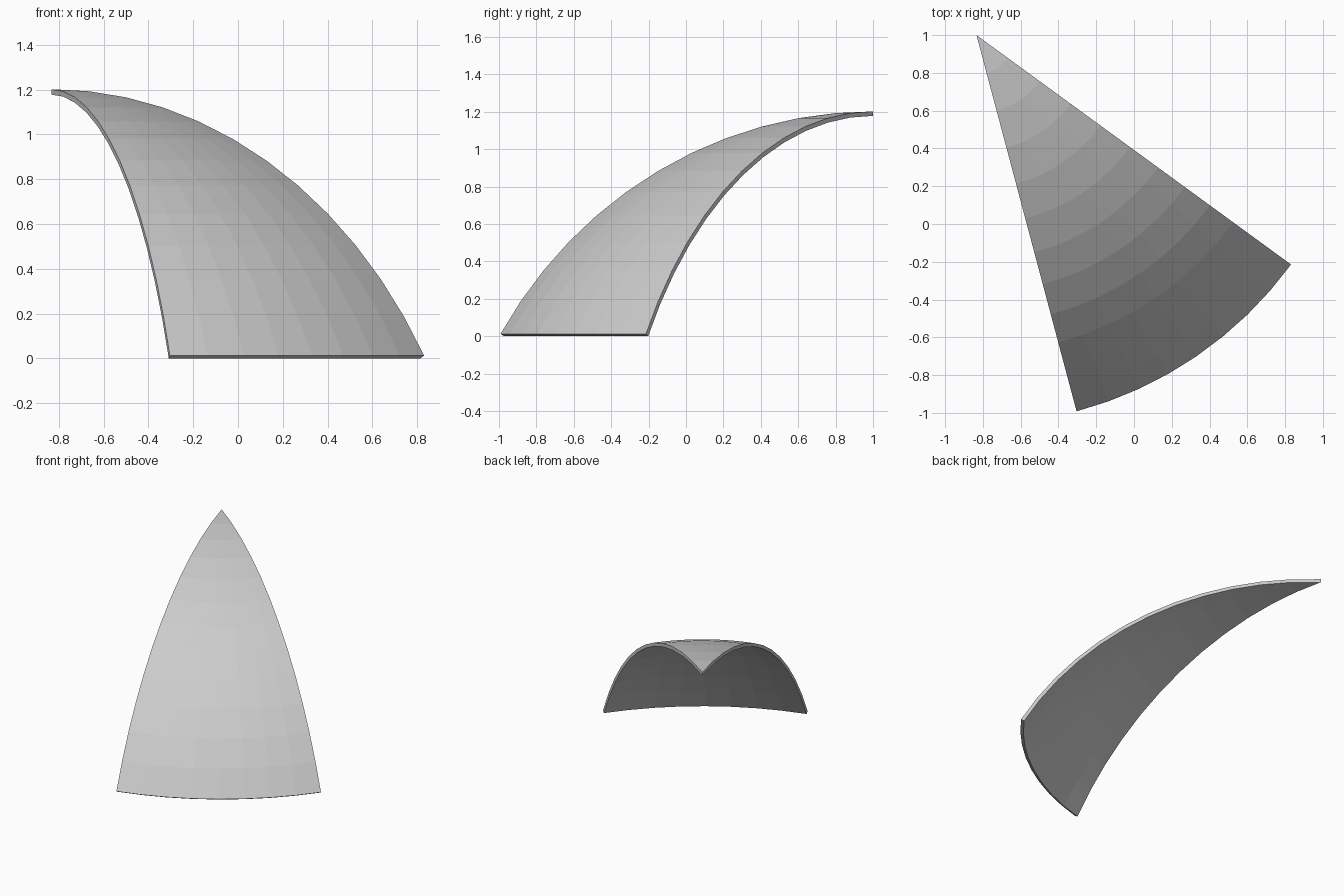
import bpy, bmesh
from math import sin, cos, radians

if "Cube" in bpy.data.objects:
    bpy.data.objects.remove(bpy.data.objects["Cube"])

# One thick gore of a spherical dome, pole at the back left corner
CX, CY = -0.834, 1.0
R_OUT, R_IN = 2.38, 2.356
CZ = -R_IN * cos(radians(60))
A0, A1 = -75.1, -36.1
RINGS, SEGS = 12, 8


def point(radius, ring, seg):
    t = radians(60 * ring / RINGS)
    a = radians(A0 + (A1 - A0) * seg / SEGS)
    return (CX + radius * sin(t) * cos(a),
            CY + radius * sin(t) * sin(a),
            CZ + radius * cos(t))


bm = bmesh.new()
outer, inner = [
    [[bm.verts.new(point(r, i, j)) for j in range(SEGS + 1)] for i in range(RINGS + 1)]
    for r in (R_OUT, R_IN)]

for i in range(RINGS):
    # outer and inner skins
    for j in range(SEGS):
        for g in (outer, inner):
            bm.faces.new((g[i][j], g[i + 1][j], g[i + 1][j + 1], g[i][j + 1]))
    # straight cut sides
    for j in (0, SEGS):
        bm.faces.new((outer[i][j], outer[i + 1][j], inner[i + 1][j], inner[i][j]))
# bottom rim
for j in range(SEGS):
    bm.faces.new((outer[RINGS][j], outer[RINGS][j + 1], inner[RINGS][j + 1], inner[RINGS][j]))

# close the tip and orient the faces
bmesh.ops.remove_doubles(bm, verts=bm.verts[:], dist=0.0005)
bmesh.ops.recalc_face_normals(bm, faces=bm.faces[:])

mesh = bpy.data.meshes.new("dome_panel")
bm.to_mesh(mesh)
bm.free()
panel = bpy.data.objects.new("dome_panel", mesh)
bpy.context.collection.objects.link(panel)
